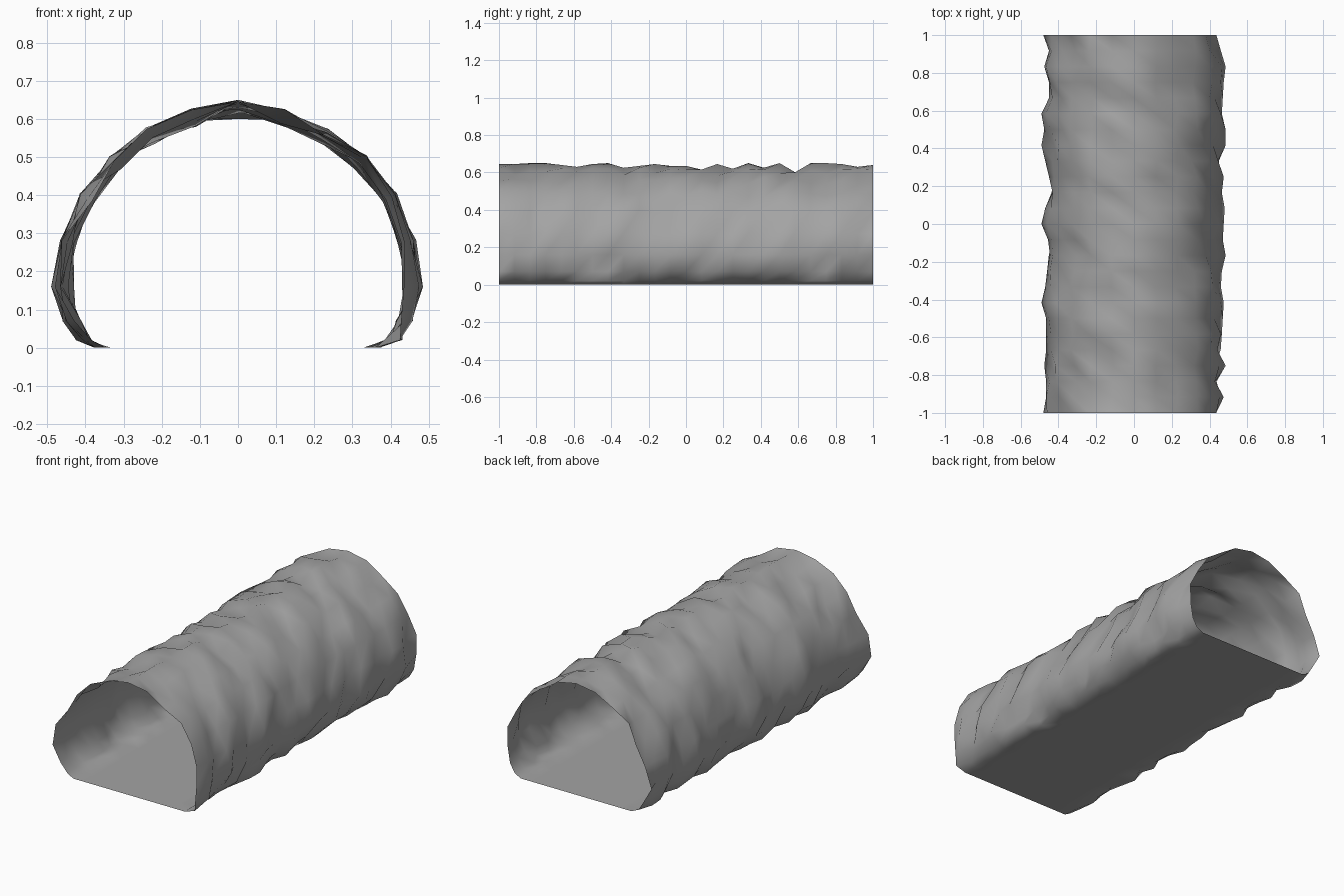
import bpy, random
from mathutils import Vector

if "Cube" in bpy.data.objects:
    bpy.data.objects.remove(bpy.data.objects["Cube"])

random.seed(7)

# One rock colour for the whole tunnel
rock = bpy.data.materials.new("rock grey")
rock.diffuse_color = (0.37, 0.37, 0.37, 1)
rock.use_nodes = True
rock.node_tree.nodes["Principled BSDF"].inputs["Base Color"].default_value = rock.diffuse_color

# Right half of the outer cross-section, floor edge to crown (x, z)
HALF = [(0.385, 0), (0.44, 0.02), (0.468, 0.07), (0.49, 0.16), (0.475, 0.285),
        (0.425, 0.41), (0.345, 0.51), (0.245, 0.585), (0.125, 0.635), (0, 0.65)]
ARCH = HALF + [(-x, z) for x, z in reversed(HALF[:-1])]
FLOOR = [(-0.28, 0), (-0.14, 0), (0, 0), (0.14, 0), (0.28, 0)]
RINGS = 24
CENTRE = Vector((0, 0.16))
RIGHT, CROWN, LEFT = 3, 9, 15   # arch points that shape the outline

# Dent depth in millimetres for each ring along the three outlines
DENTS = {
    RIGHT: [55, 15, 60, 5, 50, 25, 20, 15, 30, 25, 5, 20, 15,
            10, 25, 15, 45, 5, 5, 25, 20, 15, 5, 30, 55],
    CROWN: [5, 5, 0, 0, 10, 20, 5, 0, 25, 15, 5, 15, 15,
            35, 5, 30, 0, 25, 0, 50, 0, 0, 5, 20, 10],
    LEFT: [10, 25, 25, 15, 25, 25, 25, 0, 20, 30, 45, 35, 0,
           20, 60, 40, 20, 0, 15, 0, 40, 40, 15, 40, 10],
}


def dented(i, r):
    """Push a wall point inward; keep the floor flat."""
    p = Vector(ARCH[i])
    depth = random.uniform(0.008, 0.058)
    if i in DENTS:
        depth = DENTS[i][r] / 1000
    elif i in (RIGHT + 1, LEFT - 1):    # stay inside the side outline
        side = RIGHT if i < CROWN else LEFT
        depth = max(depth, DENTS[side][r] / 1000 - 0.015)
    elif i in (CROWN - 1, CROWN + 1):   # stay below the crown outline
        depth = max(depth, DENTS[CROWN][r] / 1000 - 0.015)
    to_centre = CENTRE - p
    if p.y < 0.1:
        to_centre.y = 0
    return p + to_centre.normalized() * depth


# Rings of dented arch points closed by a flat floor
verts, faces = [], []
for r in range(RINGS + 1):
    y = -1 + 2 * r / RINGS
    for i in range(len(ARCH)):
        p = dented(i, r)
        verts.append((p.x, y, p.y))
    verts += [(x, y, z) for x, z in FLOOR]

n = len(ARCH) + len(FLOOR)
for r in range(RINGS):
    for i in range(n):
        j = (i + 1) % n
        a, b, c, d = r * n + i, r * n + j, (r + 1) * n + j, (r + 1) * n + i
        # Triangulate the rough wall, leave the flat floor as quads
        if i < len(ARCH) - 1:
            faces += [(a, c, b), (a, d, c)]
        else:
            faces.append((a, d, c, b))

# Open-ended cave tunnel
mesh = bpy.data.meshes.new("cave_tunnel")
mesh.from_pydata(verts, [], [tuple(reversed(f)) for f in faces])
mesh.materials.append(rock)
mesh.polygons.foreach_set("use_smooth", [True] * len(mesh.polygons))
mesh.update()
tunnel = bpy.data.objects.new("cave_tunnel", mesh)
bpy.context.collection.objects.link(tunnel)
